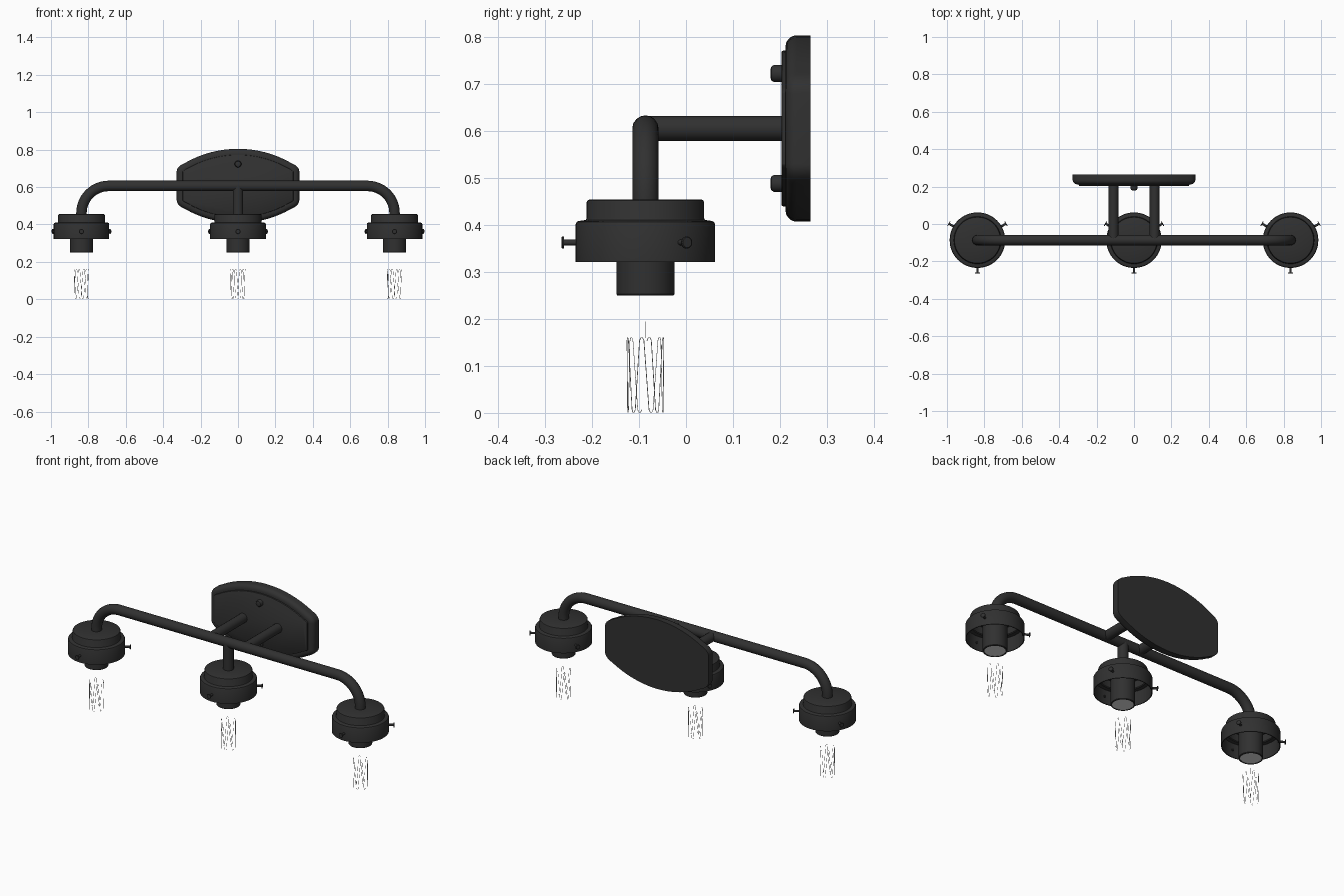
import bpy, bmesh, math
from mathutils import Matrix, Vector

if "Cube" in bpy.data.objects:
    bpy.data.objects.remove(bpy.data.objects["Cube"])

LAMP_Y = -0.0865
BAR_Z = 0.606
LAMP_X = 0.837


def material(name, r, g, b):
    m = bpy.data.materials.new(name)
    m.diffuse_color = (r, g, b, 1)
    m.use_nodes = True
    m.node_tree.nodes["Principled BSDF"].inputs["Base Color"].default_value = m.diffuse_color
    return m


BLACK = material("matte_black_metal", 0.03, 0.03, 0.03)
PALE = material("pale_bulb_parts", 0.8, 0.8, 0.8)


def select_only(ob):
    bpy.ops.object.select_all(action='DESELECT')
    ob.select_set(True)
    bpy.context.view_layer.objects.active = ob


def finish(bm, name, mat):
    bmesh.ops.recalc_face_normals(bm, faces=bm.faces)
    me = bpy.data.meshes.new(name)
    bm.to_mesh(me)
    bm.free()
    me.materials.append(mat)
    ob = bpy.data.objects.new(name, me)
    bpy.context.collection.objects.link(ob)
    select_only(ob)
    bpy.ops.object.shade_smooth_by_angle(angle=math.radians(35))
    return ob


def loft(bm, rings):
    """Join successive point rings and cap both ends."""
    rings = [[bm.verts.new(p) for p in r] for r in rings]
    n = len(rings[0])
    for a, b in zip(rings, rings[1:]):
        for i in range(n):
            j = (i + 1) % n
            bm.faces.new((a[i], a[j], b[j], b[i]))
    bm.faces.new(rings[0][::-1])
    bm.faces.new(rings[-1])


def lathe(name, profile, matrix, mat=BLACK, segs=48):
    """Revolve (radius, height) points around local z."""
    bm = bmesh.new()
    loft(bm, [[matrix @ Vector((r * math.cos(2 * math.pi * i / segs),
                                r * math.sin(2 * math.pi * i / segs), h))
               for i in range(segs)] for r, h in profile])
    return finish(bm, name, mat)


def tube(name, pts, radius, res=6, mat=BLACK):
    """Round wire or pipe along a path."""
    cu = bpy.data.curves.new(name, 'CURVE')
    cu.dimensions = '3D'
    cu.bevel_depth = radius
    cu.bevel_resolution = res
    cu.use_fill_caps = True
    sp = cu.splines.new('POLY')
    sp.points.add(len(pts) - 1)
    for p, c in zip(sp.points, pts):
        p.co = (*c, 1)
    cu.materials.append(mat)
    ob = bpy.data.objects.new(name, cu)
    bpy.context.collection.objects.link(ob)
    select_only(ob)
    bpy.ops.object.convert(target='MESH')
    bpy.ops.object.shade_smooth_by_angle(angle=math.radians(35))
    return ob


# Wall plate: arched top and bottom, rounded corners, raised centre
def plate_outline():
    R = 0.57
    arc = math.asin(0.285 / R)
    top = []
    for i in range(17):
        a = arc - 2 * arc * i / 16
        top.append((R * math.sin(a), 0.1985 - R + R * math.cos(a)))
    # rounded corner from the vertical side up to the arch
    ex, ez = top[0]
    corner = []
    for i in range(6):
        t = i / 6
        p0, p1, p2 = (0.328, 0.075), (0.328, ez - 0.018), (ex, ez)
        corner.append(tuple((1 - t) ** 2 * a + 2 * t * (1 - t) * b + t * t * c
                            for a, b, c in zip(p0, p1, p2)))
    half = corner + top + [(-x, z) for x, z in reversed(corner)]
    return half + [(-x, -z) for x, z in half]


def inset(pts, d):
    out = []
    for i, (x, z) in enumerate(pts):
        (ax, az), (bx, bz) = pts[i - 1], pts[(i + 1) % len(pts)]
        t = Vector((bx - ax, bz - az)).normalized()
        out.append((x - t.y * d, z + t.x * d))
    return out


outline = plate_outline()
steps = [(0.265, 0)]
for k in range(6):
    a = math.pi / 2 * k / 5
    steps.append((0.236 - 0.024 * math.sin(a), 0.024 * (1 - math.cos(a))))
steps += [(0.212, 0.032), (0.205, 0.033), (0.203, 0.036)]
bm = bmesh.new()
loft(bm, [[(x, y, z + BAR_Z) for x, z in inset(outline, d)] for y, d in steps])
finish(bm, "wall_plate", BLACK)

# Plate cap screws
FORWARD = Matrix.Rotation(math.pi / 2, 4, 'X')   # local z points to -y
for label, z in (("upper", 0.723), ("lower", 0.489)):
    lathe(label + "_plate_screw",
          [(0.018, 0), (0.018, 0.02), (0.015, 0.025), (0.009, 0.027)],
          Matrix.Translation((0, 0.207, z)) @ FORWARD, segs=24)

# Two arms from plate to bar
for label, x in (("left", -0.11), ("right", 0.11)):
    tube(label + "_arm", [(x, 0.208, BAR_Z), (x, LAMP_Y, BAR_Z)], 0.0268)

# Main bar, bent down at both ends
BEND = 0.145
path = [(LAMP_X, LAMP_Y, 0.45)]
for i in range(15):
    a = math.pi / 2 * i / 14
    path.append((LAMP_X - BEND + BEND * math.cos(a), LAMP_Y,
                 BAR_Z - BEND + BEND * math.sin(a)))
path += [(-x, y, z) for x, y, z in reversed(path)]
tube("main_bar", path, 0.028)
tube("centre_stem", [(0, LAMP_Y, 0.45), (0, LAMP_Y, BAR_Z)], 0.028)

# Lamp holders
CUP = [(0.02, 0.455), (0.119, 0.455), (0.123, 0.453), (0.125, 0.449),
       (0.125, 0.415), (0.127, 0.411), (0.142, 0.409), (0.146, 0.407),
       (0.1485, 0.402), (0.1485, 0.322), (0.144, 0.322), (0.144, 0.403),
       (0.125, 0.405), (0.121, 0.409), (0.121, 0.449), (0.02, 0.449)]
SOCKET = [(0.062, 0.449), (0.062, 0.253), (0.060, 0.2505), (0.054, 0.2505),
          (0.054, 0.256), (0.02, 0.256)]
CONTACT = [(0.0545, 0.257), (0.0545, 0.252), (0.02, 0.252)]
SCREW = [(0.006, 0.138), (0.006, 0.174), (0.013, 0.174), (0.013, 0.177),
         (0.011, 0.1785)]


def filament_path(x):
    pts = []
    loops = 6
    for i in range(loops):
        for off, r, z, s in ((0, 0.040, 0.160, -1), (0.5, 0.038, 0.001, 1)):
            a = 2 * math.pi * (i + off) / loops + 0.2
            for da, dz in ((-0.12, 0.006), (-0.05, 0), (0.05, 0), (0.12, 0.006)):
                pts.append((x + r * math.cos(a + da),
                            LAMP_Y + r * math.sin(a + da), z + s * dz))
    return pts


for label, x in (("left", -LAMP_X), ("centre", 0), ("right", LAMP_X)):
    place = Matrix.Translation((x, LAMP_Y, 0))
    lathe(label + "_shade_holder", CUP, place, segs=64)
    lathe(label + "_socket", SOCKET, place, segs=40)
    lathe(label + "_socket_contact", CONTACT, place, PALE, 40)
    # three thumbscrews around the holder
    for k in range(3):
        turn = Matrix.Rotation(k * 2 * math.pi / 3, 4, 'Z')
        lathe(f"{label}_thumbscrew_{k + 1}", SCREW,
              Matrix.Translation((x, LAMP_Y, 0.363)) @ turn @ FORWARD, segs=16)
    # fine zigzag filament with its support wire
    tube(label + "_filament", filament_path(x), 0.0008, 0, PALE)
    tube(label + "_filament_support",
         [(x, LAMP_Y, 0.16), (x, LAMP_Y, 0.195)], 0.0006, 0, PALE)
